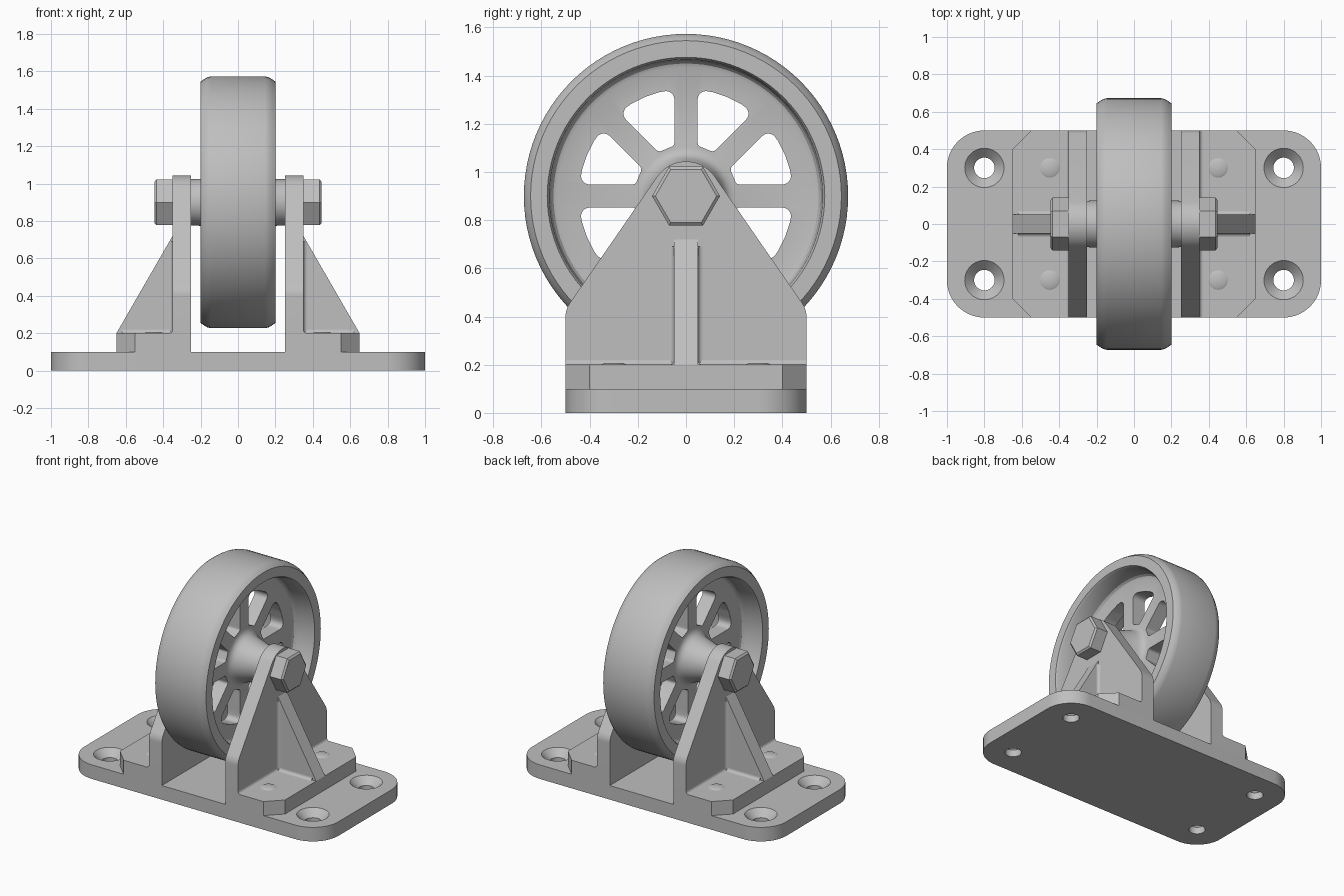
import bpy, bmesh
from math import sin, cos, tan, pi, asin, radians
from mathutils import Vector, Matrix

if "Cube" in bpy.data.objects:
    bpy.data.objects.remove(bpy.data.objects["Cube"], do_unlink=True)

grey = bpy.data.materials.new("plain grey")
grey.use_nodes = True
GREY = (0.52, 0.52, 0.52, 1)
grey.diffuse_color = GREY
grey.node_tree.nodes["Principled BSDF"].inputs["Base Color"].default_value = GREY

AXLE = Vector((0, 0, 0.9))


def finish(name, bm):
    """Turn a bmesh into a grey object, smooth with sharp edges kept."""
    bmesh.ops.remove_doubles(bm, verts=bm.verts, dist=1e-5)
    bmesh.ops.recalc_face_normals(bm, faces=bm.faces)
    mesh = bpy.data.meshes.new(name)
    bm.to_mesh(mesh)
    bm.free()
    mesh.materials.append(grey)
    mesh.shade_smooth()
    mesh.set_sharp_from_angle(angle=radians(28))
    obj = bpy.data.objects.new(name, mesh)
    bpy.context.collection.objects.link(obj)
    return obj


def rounded(corners, steps=10):
    """Outline from (a, b, radius) corners, each rounded with a true arc."""
    points = []
    for i, (a, b, r) in enumerate(corners):
        c = Vector((a, b))
        if not r:
            points.append(c)
            continue
        u = (Vector(corners[i - 1][:2]) - c).normalized()
        v = (Vector(corners[(i + 1) % len(corners)][:2]) - c).normalized()
        angle = u.angle(v)
        centre = c + (u + v).normalized() * r / sin(angle / 2)
        s = c + u * r / tan(angle / 2) - centre
        e = c + v * r / tan(angle / 2) - centre
        w = pi - angle
        for k in range(steps + 1):
            t = k / steps
            points.append(centre + (s * sin((1 - t) * w) + e * sin(t * w)) / sin(w))
    return points


def prism(name, outline, axis, lo, hi):
    """Extrude a flat outline along the x, y or z axis."""
    place = {"x": lambda a, b, t: (t, a, b),
             "y": lambda a, b, t: (a, t, b),
             "z": lambda a, b, t: (a, b, t)}[axis]
    bm = bmesh.new()
    ends = [[bm.verts.new(place(a, b, t)) for a, b in outline] for t in (lo, hi)]
    for ring in ends:
        bm.faces.new(ring)
    n = len(outline)
    for i in range(n):
        j = (i + 1) % n
        bm.faces.new((ends[0][i], ends[0][j], ends[1][j], ends[1][i]))
    return finish(name, bm)


def lathe(name, profile, axis, centre, steps):
    """Revolve (distance along axis, radius) points about the x or z axis."""
    centre = Vector(centre)
    along, out = (Vector((1, 0, 0)), Vector((0, 1, 0))) if axis == "x" else \
                 (Vector((0, 0, 1)), Vector((1, 0, 0)))
    bm = bmesh.new()
    vs = [bm.verts.new(centre + along * t + out * r) for t, r in profile]
    es = [bm.edges.new(pair) for pair in zip(vs, vs[1:])]
    bmesh.ops.spin(bm, geom=vs + es, cent=centre, axis=along, angle=2 * pi, steps=steps)
    return finish(name, bm)


def apply_modifier(obj, mod):
    bpy.context.view_layer.objects.active = obj
    with bpy.context.temp_override(object=obj, active_object=obj):
        bpy.ops.object.modifier_apply(modifier=mod.name)


def mirror(obj, x=True, y=False):
    mod = obj.modifiers.new("mirror", "MIRROR")
    mod.use_axis = (x, y, False)
    mod.use_mirror_merge = False
    apply_modifier(obj, mod)
    return obj


def cut(obj, cutter):
    mod = obj.modifiers.new("cut", "BOOLEAN")
    mod.operation, mod.solver, mod.object = "DIFFERENCE", "EXACT", cutter
    apply_modifier(obj, mod)
    bpy.data.objects.remove(cutter, do_unlink=True)
    obj.data.set_sharp_from_angle(angle=radians(28))


# Base plate with four countersunk holes
base = prism("base_plate", rounded([(sx, sy, 0.2) for sx, sy in
             ((1, 0.5), (-1, 0.5), (-1, -0.5), (1, -0.5))], 16), "z", 0, 0.1)
cut(base, mirror(lathe("hole_cutter", [(-0.05, 0), (-0.05, 0.055), (0.05, 0.055),
    (0.1, 0.105), (0.15, 0.105), (0.15, 0)], "z", (0.8, 0.3, 0), 40), True, True))

# Bracket feet with clipped outer corners
mirror(prism("bracket_foot", [(0.25, 0.5), (0.55, 0.5), (0.65, 0.4), (0.65, -0.4),
       (0.55, -0.5), (0.25, -0.5)], "z", 0.1, 0.2))

# Upright bracket plates, rounded around the axle
mirror(prism("bracket_plate", rounded([(0.5, 0.1, 0), (0.5, 0.43, 0.1),
       (0, 1.154, 0.145), (-0.5, 0.43, 0.1), (-0.5, 0.1, 0)], 16), "x", 0.25, 0.35))

# Triangular gussets
mirror(prism("gusset", [(0.35, 0.2), (0.65, 0.2), (0.35, 0.72)], "y", -0.05, 0.05))


# Small concave fillets where plate, foot and gusset meet
def corner(a, b, r=0.02):
    arc = [(a + r - r * cos(k * pi / 10), b + r - r * sin(k * pi / 10)) for k in range(6)]
    return [(a, b)] + arc


mirror(prism("foot_fillet", corner(0.35, 0.2), "y", -0.5, 0.5))
mirror(prism("gusset_side_fillet", corner(0.35, 0.05), "z", 0.2, 0.69), True, True)
mirror(prism("gusset_foot_fillet", corner(0.05, 0.2), "x", 0.35, 0.62), True, True)

# Low foot screws
mirror(lathe("foot_screw", [(0.19, 0), (0.19, 0.052), (0.2, 0.052), (0.207, 0.038),
       (0.207, 0)], "z", (0.45, 0.3, 0), 24), True, True)

# Hexagonal axle bolt heads
mirror(lathe("axle_bolt_head", [(0.35, 0), (0.35, 0.141), (0.436, 0.141),
       (0.447, 0.127), (0.447, 0)], "x", AXLE, 6))

# Wheel: flared hub, thin web, deep rim and rounded tread
half = [(0.25, 0), (0.25, 0.124), (0.19, 0.126), (0.09, 0.155), (0.07, 0.165),
        (0.056, 0.18), (0.05, 0.2), (0.05, 0.535), (0.056, 0.55), (0.07, 0.56),
        (0.185, 0.567), (0.2, 0.576), (0.2, 0.645), (0.185, 0.656), (0.165, 0.668),
        (0.145, 0.673)]
wheel = lathe("wheel", half + [(-t, r) for t, r in reversed(half)], "x", AXLE, 96)

# Eight windows between the spokes
INNER, OUTER, SPOKE = 0.215, 0.445, 0.048


def arc(radius, steps, corner_radius):
    a = asin(SPOKE / radius)
    b = pi / 4 - a
    angles = [a + (b - a) * k / steps for k in range(steps + 1)]
    return [(radius * cos(t), radius * sin(t), corner_radius if t in (angles[0], angles[-1]) else 0)
            for t in angles]


window = rounded(arc(OUTER, 4, 0.035) + arc(INNER, 1, 0.02)[::-1], 6)
for i in range(8):
    cutter = prism("window_cutter", window, "x", -0.12, 0.12)
    cutter.data.transform(Matrix.Translation(AXLE) @ Matrix.Rotation(i * pi / 4, 4, "X"))
    cut(wheel, cutter)
